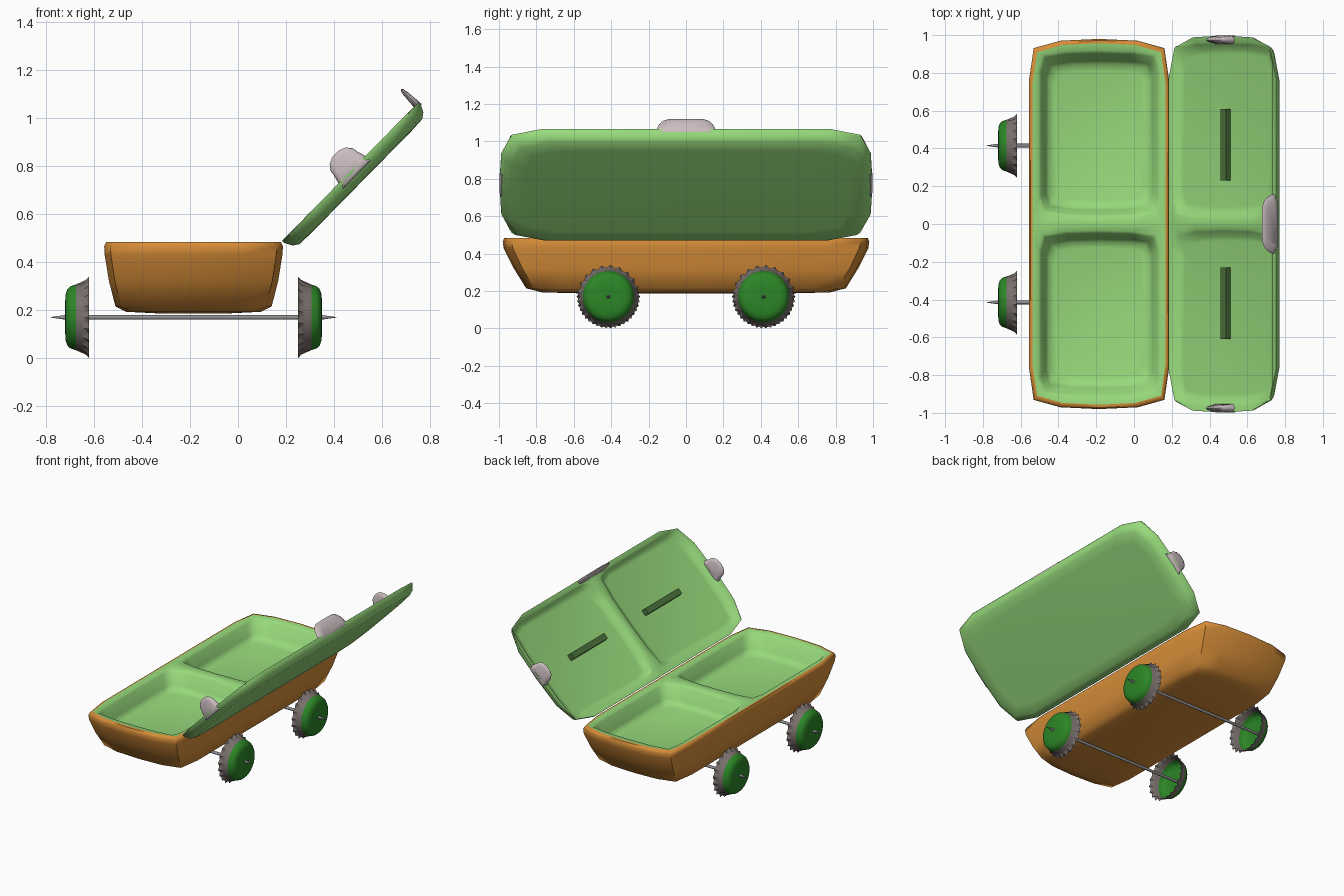
import bpy, bmesh
from math import cos, sin, pi, radians
from mathutils import Matrix, Vector

if "Cube" in bpy.data.objects:
    bpy.data.objects.remove(bpy.data.objects["Cube"])

CX = -0.185  # centre line of the tub and the axles


def material(name, r, g, b):
    m = bpy.data.materials.new(name)
    m.diffuse_color = (r, g, b, 1)
    m.use_nodes = True
    m.node_tree.nodes["Principled BSDF"].inputs["Base Color"].default_value = m.diffuse_color
    return m


ORANGE = material("orange", 0.68, 0.27, 0.04)
GREEN = material("light_green", 0.31, 0.70, 0.20)
WHEEL = material("wheel_green", 0.025, 0.24, 0.02)
SLOT = material("slot_green", 0.07, 0.17, 0.045)
TREAD = material("tread_grey", 0.19, 0.16, 0.15)
PINK = material("clasp_grey", 0.60, 0.51, 0.53)
STEEL = material("steel", 0.28, 0.28, 0.29)


def loft(bm, rings, cap_start=False, cap_end=False):
    rows = [[bm.verts.new(p) for p in r] for r in rings]
    n = len(rows[0])
    for a, b in zip(rows, rows[1:]):
        for i in range(n):
            j = (i + 1) % n
            bm.faces.new((a[i], a[j], b[j], b[i]))
    if cap_start:
        bm.faces.new(rows[0][::-1])
    if cap_end:
        bm.faces.new(rows[-1])


def finish(bm, name, mat, matrix=Matrix(), angle=40):
    bmesh.ops.remove_doubles(bm, verts=bm.verts, dist=1e-4)
    bm.transform(matrix)
    me = bpy.data.meshes.new(name)
    bm.to_mesh(me)
    bm.free()
    me.materials.append(mat)
    ob = bpy.data.objects.new(name, me)
    bpy.context.collection.objects.link(ob)
    bpy.ops.object.select_all(action='DESELECT')
    ob.select_set(True)
    bpy.context.view_layer.objects.active = ob
    bpy.ops.object.shade_smooth_by_angle(angle=radians(angle))
    return ob


def outline(a, b, z, yc=0.0, corner=(0.93, 0.95)):
    """Rounded rectangle of 16 points, counter-clockwise."""
    q = [(1, 0), (1, 0.77), corner, (0.55, 0.99), (0, 1)]
    pts = q + [(-x, y) for x, y in q[-2::-1]]
    pts += [(x, -y) for x, y in pts[-2:0:-1]]
    return [Vector((x * a, yc + y * b, z)) for x, y in pts]


def pockets(bm, rim, steps, corner):
    """Two mirrored recesses sharing a divider at y = 0. steps: (a, y0, y1, z)."""
    a, b, z = rim
    outer = []
    for p in outline(a, b, z, corner=corner):
        y = 0 if p.y < -1e-4 else (0.45 * b if p.y < 1e-4 else p.y)
        outer.append(Vector((p.x, y, z)))
    rings = [outer] + [outline(sa, (y1 - y0) / 2, sz, (y0 + y1) / 2) for sa, y0, y1, sz in steps]
    loft(bm, rings, cap_end=True)
    loft(bm, [[Vector((p.x, -p.y, p.z)) for p in r[::-1]] for r in rings], cap_end=True)


# Orange tub
at_tub = Matrix.Translation((CX, 0, 0))
bm = bmesh.new()
loft(bm, [outline(*r) for r in [
    (0.14, 0.50, 0.186), (0.28, 0.77, 0.193), (0.325, 0.855, 0.215), (0.352, 0.92, 0.32),
    (0.370, 0.975, 0.43), (0.372, 0.98, 0.465), (0.364, 0.972, 0.483), (0.353, 0.957, 0.484)]],
    cap_start=True)
finish(bm, "tub", ORANGE, at_tub, 60)

# Green tray with two compartments
bm = bmesh.new()
pockets(bm, (0.353, 0.957, 0.484), [
    (0.322, 0.035, 0.920, 0.481), (0.307, 0.050, 0.903, 0.468), (0.282, 0.075, 0.868, 0.385),
    (0.268, 0.092, 0.848, 0.362), (0.235, 0.125, 0.810, 0.352)], (0.93, 0.95))
finish(bm, "tray", GREEN, at_tub, 60)

# Open lid: local x runs away from the hinge, local z is the inner side
lid_frame = Matrix.Translation((0.18, 0, 0.485)) @ Matrix.Rotation(radians(-45.5), 4, 'Y') \
    @ Matrix.Translation((0.41, 0, 0))
LC = (0.89, 0.935)
bm = bmesh.new()
loft(bm, [outline(a, b, z, corner=LC) for a, b, z in [
    (0.30, 0.87, -0.064), (0.365, 0.945, -0.061), (0.388, 0.975, -0.045),
    (0.405, 0.997, -0.012), (0.406, 0.998, 0.0)]], cap_start=True)
pockets(bm, (0.406, 0.998, 0.0), [
    (0.378, 0.025, 0.965, -0.003), (0.368, 0.038, 0.953, -0.010),
    (0.350, 0.062, 0.930, -0.030), (0.325, 0.090, 0.900, -0.035)], LC)
finish(bm, "lid", GREEN, lid_frame, 50)

# Bars inside the lid
for side, s in (("front", -1), ("back", 1)):
    bm = bmesh.new()
    bmesh.ops.create_cube(bm, size=1, matrix=Matrix.Translation((0.005, 0.42 * s, -0.022))
                          @ Matrix.Diagonal((0.042, 0.38, 0.042, 1)))
    finish(bm, side + "_lid_bar", SLOT, lid_frame)


# Clasps: lens-shaped tongues rising from the lid rim
def clasp(name, half, thick, place):
    pts = half + [(-w, h) for w, h in half[::-1]]
    bm = bmesh.new()
    rings = []
    for t, s in ((-1, 0.72), (-0.6, 0.93), (0, 1), (0.6, 0.93), (1, 0.72)):
        rings.append([Vector((w * s, -t * thick * (1 - 4 * max(h, 0)), h * s)) for w, h in pts])
    loft(bm, rings, True, True)
    bmesh.ops.recalc_face_normals(bm, faces=bm.faces)
    finish(bm, name, PINK, lid_frame @ place, 60)


small = [(0.085, -0.03), (0.08, 0.0), (0.07, 0.035), (0.066, 0.06), (0.048, 0.083), (0.02, 0.095)]
wide = [(0.155, -0.02), (0.155, 0.02), (0.143, 0.05), (0.122, 0.075), (0.095, 0.088), (0.03, 0.09)]
for side, s in (("front", -1), ("back", 1)):
    clasp(side + "_clasp", small, 0.022, Matrix.Translation((0.01, 0.975 * s, 0)))
clasp("long_side_clasp", wide, 0.016, Matrix.Translation((0.392, 0, 0))
      @ Matrix.Rotation(pi / 2, 4, 'Z'))


# Bottle-cap wheels and axles, turned around the x axis
def turned(name, profile, mat, matrix, n, closed=(False, False), angle=40):
    """profile: (x, radius, tooth depth)."""
    bm = bmesh.new()
    rings = []
    for x, r, d in profile:
        rings.append([Vector((x, (r - d * (i % 2)) * cos(2 * pi * i / n),
                              (r - d * (i % 2)) * sin(2 * pi * i / n))) for i in range(n)])
    loft(bm, rings, *closed)
    finish(bm, name, mat, matrix, angle)


skirt = [(0.435, 0.170, 0.016), (0.448, 0.156, 0.012), (0.465, 0.148, 0.006), (0.490, 0.137, 0)]
dome = [(0.490, 0.137, 0), (0.512, 0.130, 0), (0.525, 0.118, 0), (0.533, 0.095, 0), (0.535, 0.05, 0)]
axle = [(-0.595, 0.001, 0), (-0.535, 0.01, 0), (0.535, 0.01, 0), (0.595, 0.001, 0)]
for end, y in (("front", -0.415), ("back", 0.415)):
    base = Matrix.Translation((CX, y, 0.17))
    turned(end + "_axle", axle, STEEL, base, 10, (True, True))
    for side, turn in (("right", 0), ("left", pi)):
        m = base @ Matrix.Rotation(turn, 4, 'Z')
        turned(f"{end}_{side}_wheel_skirt", skirt, TREAD, m, 42)
        turned(f"{end}_{side}_wheel_cap", dome, WHEEL, m, 42, (False, True), 60)
